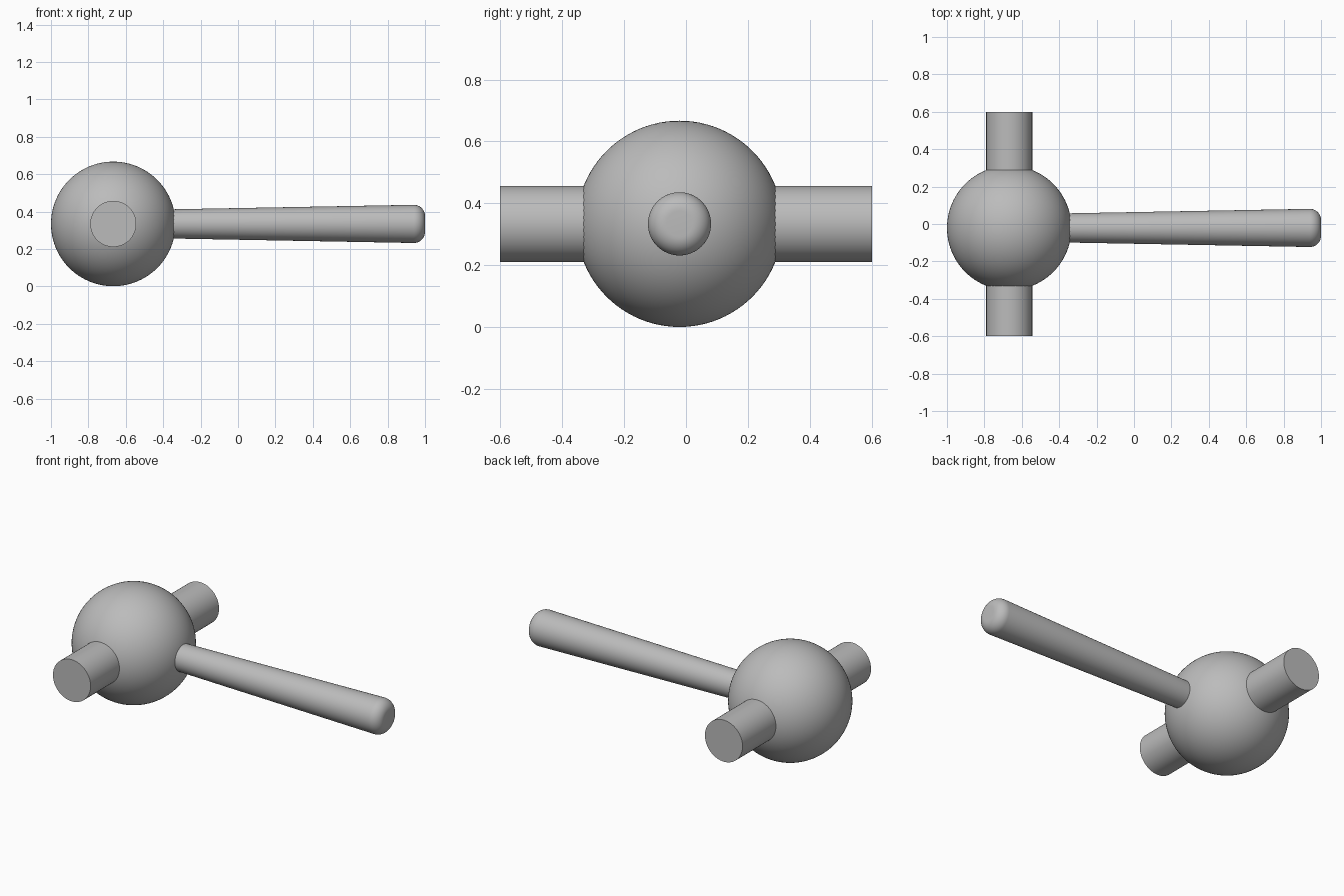
import bpy
import bmesh
from math import cos, sin, pi, radians
from mathutils import Matrix

cube = bpy.data.objects.get("Cube")
if cube:
    bpy.data.objects.remove(cube, do_unlink=True)

CENTRE = (-0.667, -0.021, 0.334)
BALL_R = 0.333

grey = bpy.data.materials.new("plain grey")
grey.use_nodes = True
colour = (0.5, 0.5, 0.5, 1)
grey.diffuse_color = colour
grey.node_tree.nodes["Principled BSDF"].inputs["Base Color"].default_value = colour


def finish(obj, name):
    obj.name = name
    obj.data.name = name
    obj.data.materials.append(grey)
    bpy.ops.object.select_all(action="DESELECT")
    obj.select_set(True)
    bpy.context.view_layer.objects.active = obj
    bpy.ops.object.shade_smooth_by_angle(angle=radians(35))


def lathe_x(name, profile, segments=64):
    """Revolve (x, radius) points around the x axis through the ball centre."""
    bm = bmesh.new()
    verts = [bm.verts.new((x, 0, r)) for x, r in profile]
    edges = [bm.edges.new(pair) for pair in zip(verts, verts[1:])]
    bmesh.ops.spin(bm, geom=verts + edges, cent=(0, 0, 0), axis=(1, 0, 0),
                   angle=2 * pi, steps=segments)
    bmesh.ops.remove_doubles(bm, verts=bm.verts, dist=0.0001)
    bmesh.ops.recalc_face_normals(bm, faces=bm.faces)
    bmesh.ops.transform(bm, matrix=Matrix.Translation((0, *CENTRE[1:])), verts=bm.verts)
    mesh = bpy.data.meshes.new(name)
    bm.to_mesh(mesh)
    bm.free()
    obj = bpy.data.objects.new(name, mesh)
    bpy.context.collection.objects.link(obj)
    finish(obj, name)


# Ball
bpy.ops.mesh.primitive_uv_sphere_add(segments=96, ring_count=48, radius=BALL_R,
                                     location=CENTRE)
finish(bpy.context.object, "ball")

# Cross pins, flat ended, reaching out from inside the ball
for name, end in (("front_pin", -0.6), ("back_pin", 0.6)):
    start = CENTRE[1]
    bpy.ops.mesh.primitive_cylinder_add(
        vertices=64, radius=0.123, depth=abs(end - start),
        location=(CENTRE[0], (start + end) / 2, CENTRE[2]),
        rotation=(pi / 2, 0, 0))
    finish(bpy.context.object, name)

# Handle, widening outward to a rounded tip
TIP_R, FILLET = 0.102, 0.06
profile = [(CENTRE[0] + 0.15, 0), (CENTRE[0] + 0.15, 0.075)]
for i in range(13):
    a = i / 12 * pi / 2
    profile.append((1 - FILLET + FILLET * sin(a), TIP_R - FILLET + FILLET * cos(a)))
profile.append((1, 0))
lathe_x("handle", profile)
